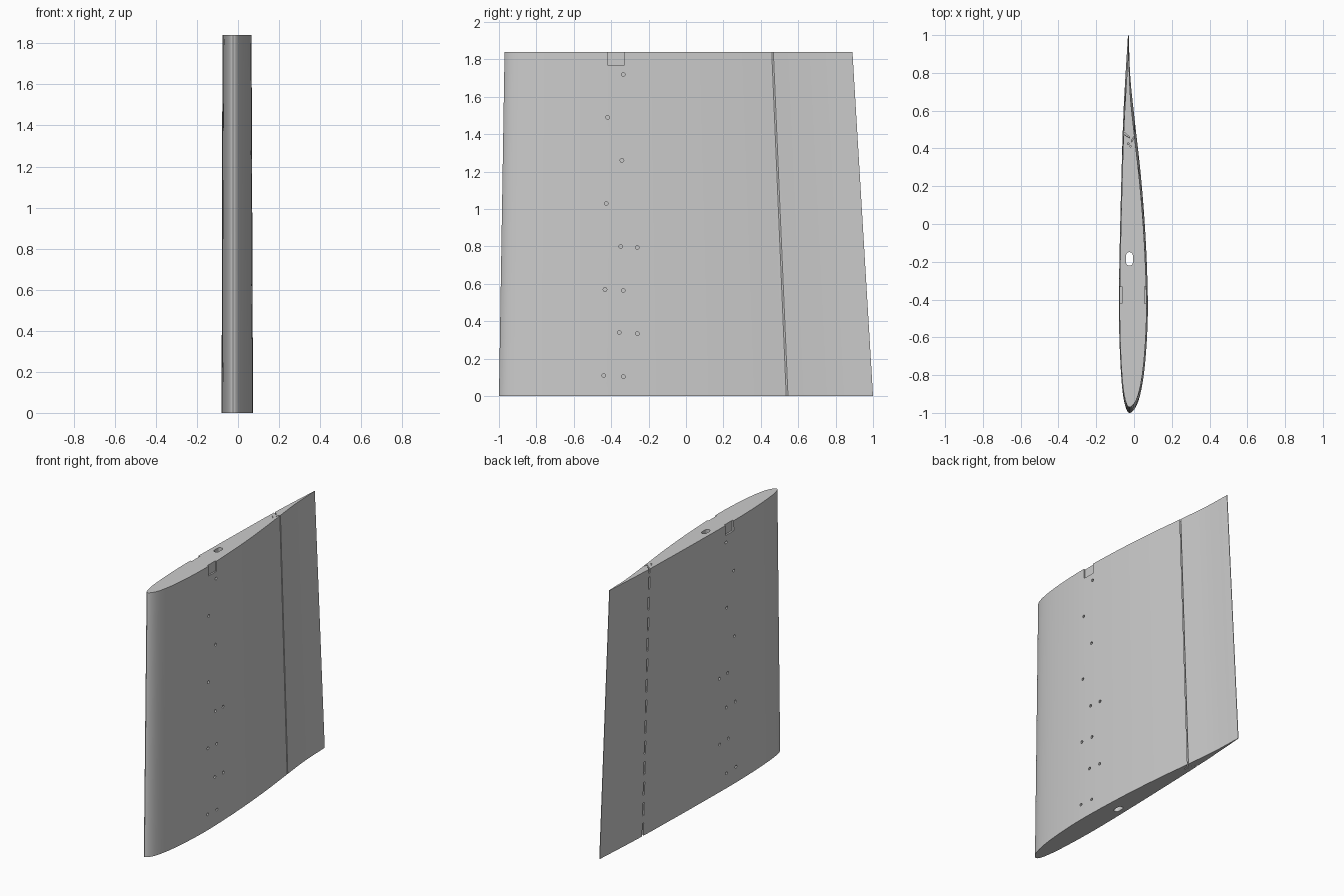
import bpy, bmesh, math
from mathutils import Vector

if "Cube" in bpy.data.objects:
    bpy.data.objects.remove(bpy.data.objects["Cube"], do_unlink=True)

HEIGHT = 1.84

grey = bpy.data.materials.new("light grey")
grey.use_nodes = True
colour = (0.6, 0.6, 0.6, 1)
grey.diffuse_color = colour
grey.node_tree.nodes["Principled BSDF"].inputs["Base Color"].default_value = colour


def taper(x, y, z):
    """Move a root-section point to its place at height z."""
    t = z / HEIGHT
    return Vector((-0.025 + (x + 0.025) * (1 - 0.075 * t),
                   -1 + 0.03 * t + (y + 1) * (1 - 0.07 * t), z))


def loft(bm, lower, upper):
    """Closed solid between two matching loops."""
    a = [bm.verts.new(p) for p in lower]
    b = [bm.verts.new(p) for p in upper]
    bm.faces.new(a[::-1])
    bm.faces.new(b)
    for i in range(len(a)):
        j = (i + 1) % len(a)
        bm.faces.new((a[i], a[j], b[j], b[i]))


def prism(bm, section, z0, z1, place=taper):
    loft(bm, [place(x, y, z0) for x, y in section],
         [place(x, y, z1) for x, y in section])


def upright(x, y, z):
    return Vector((x, y, z))


def finish(bm, name):
    bmesh.ops.recalc_face_normals(bm, faces=bm.faces[:])
    mesh = bpy.data.meshes.new(name)
    bm.to_mesh(mesh)
    bm.free()
    mesh.materials.append(grey)
    obj = bpy.data.objects.new(name, mesh)
    bpy.context.collection.objects.link(obj)
    return obj


def smooth_path(points, steps=6):
    """Catmull-Rom samples through the points."""
    pts = [Vector(p) for p in points]
    pts = [2 * pts[0] - pts[1]] + pts + [2 * pts[-1] - pts[-2]]
    out = []
    for p0, p1, p2, p3 in zip(pts, pts[1:], pts[2:], pts[3:]):
        for k in range(steps):
            t = k / steps
            out.append(0.5 * (2 * p1 + (p2 - p0) * t
                              + (2 * p0 - 5 * p1 + 4 * p2 - p3) * t ** 2
                              + (3 * p1 - p0 - 3 * p2 + p3) * t ** 3))
    return out + [pts[-2]]


# Wing body: one aerofoil outline from trailing edge round the nose and back
outline = smooth_path([
    (-0.028, 1), (-0.019, 0.77), (0.006, 0.53), (0.033, 0.29), (0.055, 0.03),
    (0.069, -0.24), (0.073, -0.48), (0.062, -0.7), (0.042, -0.86),
    (0.014, -0.96), (-0.025, -1), (-0.05, -0.95), (-0.066, -0.83),
    (-0.077, -0.62), (-0.08, -0.4), (-0.076, -0.13), (-0.067, 0.24),
    (-0.055, 0.61), (-0.032, 1)])
bm = bmesh.new()
prism(bm, outline, 0, HEIGHT)
wing = finish(bm, "wing_panel")

cut = bmesh.new()

# Rounded spar slot running the full height
slot = []
for k in range(24):
    a = 2 * math.pi * (k + 0.5) / 24
    slot.append((-0.024 + 0.018 * math.cos(a),
                 -0.185 + math.copysign(0.018, math.sin(a)) + 0.018 * math.sin(a)))
prism(cut, slot, -0.1, HEIGHT + 0.1, upright)

# Shallow strap pockets at the top edge of both skins
for x0, x1 in ((-0.1, -0.064), (0.055, 0.1)):
    prism(cut, [(x0, -0.42), (x1, -0.42), (x1, -0.33), (x0, -0.33)],
          HEIGHT - 0.07, HEIGHT + 0.05, upright)

# Screw holes on both skins, in a zigzag with extra ones near the root
holes = []
for i in range(8):
    z = 0.11 + 0.23 * i
    holes.append(((-0.44 if i % 2 == 0 else -0.36) + 0.0035 * i, z))
    if i < 4:
        holes.append((-0.335 if i % 2 == 0 else -0.26, z - 0.006))
for y, z in holes:
    ring = [(y + 0.01 * math.cos(math.pi * k / 6), z + 0.01 * math.sin(math.pi * k / 6))
            for k in range(12)]
    for x0, x1 in ((-0.1, -0.06), (0.05, 0.1)):
        loft(cut, [(x0, u, v) for u, v in ring], [(x1, u, v) for u, v in ring])

# Dashed hinge slits on the flat skin
pitch = HEIGHT / 13
for i in range(13):
    z = i * pitch
    prism(cut, [(-0.08, 0.567), (-0.08, 0.587), (-0.025, 0.54), (-0.025, 0.533)],
          z - (0.05 if i == 0 else 0), z + pitch * 0.62)
prism(cut, [(-0.08, 0.567), (-0.08, 0.587), (-0.025, 0.54), (-0.025, 0.533)],
      HEIGHT - 0.03, HEIGHT + 0.05)

# Slanted hinge groove on the curved skin
prism(cut, [(0.03, 0.585), (-0.012, 0.52), (-0.012, 0.509), (0.03, 0.574)],
      -0.05, HEIGHT + 0.05)

# Hinge pin bores, open at both ends
for x, y in ((-0.03, 0.5), (-0.018, 0.486)):
    bore = [(x + 0.005 * math.cos(math.pi * k / 5), y + 0.005 * math.sin(math.pi * k / 5))
            for k in range(10)]
    for z0, z1 in ((-0.05, 0.03), (HEIGHT - 0.03, HEIGHT + 0.05)):
        prism(cut, bore, z0, z1)

cutter = finish(cut, "wing_cutter")
cutter.hide_render = True

# Cut the openings, then shade smoothly with crisp edges
mod = wing.modifiers.new("openings", 'BOOLEAN')
mod.operation = 'DIFFERENCE'
mod.solver = 'EXACT'
mod.object = cutter
bpy.ops.object.select_all(action='DESELECT')
wing.select_set(True)
bpy.context.view_layer.objects.active = wing
bpy.ops.object.modifier_apply(modifier=mod.name)
bpy.data.objects.remove(cutter, do_unlink=True)
bpy.ops.object.shade_smooth_by_angle(angle=math.radians(30))
